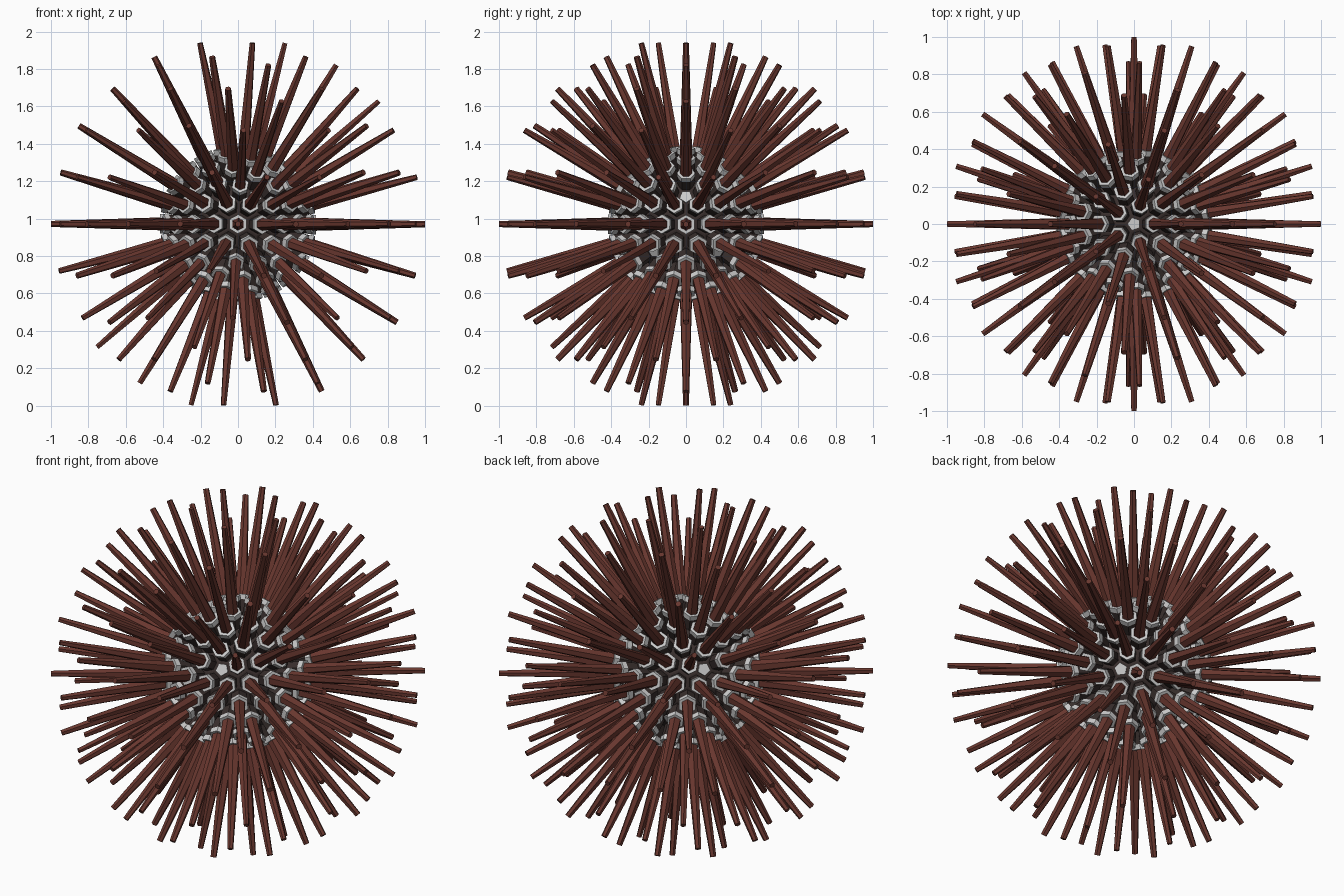
import bpy, bmesh
from math import sin, cos, atan2, radians, atan
from itertools import combinations
from mathutils import Vector

if "Cube" in bpy.data.objects:
    bpy.data.objects.remove(bpy.data.objects["Cube"])

CENTRE_Z = 0.971
FREQ = 4

# Icosahedron with a corner on the z axis
elev = atan(0.5)
ico = [Vector((0, 0, 1)), Vector((0, 0, -1))]
for k in range(5):
    for start, e in ((0, elev), (36, -elev)):
        a = radians(start + 72 * k)
        ico.append(Vector((cos(a) * cos(e), sin(a) * cos(e), sin(e))))

# Divide every triangle and push the points onto a sphere
points = {}
for a, b, c in combinations(ico, 3):
    if max((a - b).length, (b - c).length, (a - c).length) > 1.1:
        continue
    for i in range(FREQ + 1):
        for j in range(FREQ + 1 - i):
            p = (a * i + b * j + c * (FREQ - i - j)).normalized()
            points[tuple(round(x, 4) + 0.0 for x in p)] = p

# Dual cells: 12 pentagons and 150 hexagons, as direction plus corner offsets
hull = bmesh.new()
for p in points.values():
    hull.verts.new(p)
bmesh.ops.convex_hull(hull, input=hull.verts)
cells = []
for v in hull.verts:
    n = v.co.normalized()
    u = n.orthogonal().normalized()
    w = n.cross(u)
    offs = []
    for f in v.link_faces:
        c = f.calc_center_median().normalized()
        offs.append(c / c.dot(n) - n)
    offs.sort(key=lambda d: atan2(d.dot(w), d.dot(u)))
    cells.append((n, offs))
hull.free()
pents = [c for c in cells if len(c[1]) == 5]
hexes = [c for c in cells if len(c[1]) == 6]


def material(name, rgb):
    m = bpy.data.materials.new(name)
    m.diffuse_color = (*rgb, 1)
    m.use_nodes = True
    m.node_tree.nodes["Principled BSDF"].inputs["Base Color"].default_value = m.diffuse_color
    return m


def finish(bm, name, mat=None):
    bmesh.ops.recalc_face_normals(bm, faces=bm.faces)
    me = bpy.data.meshes.new(name)
    bm.to_mesh(me)
    bm.free()
    ob = bpy.data.objects.new(name, me)
    ob.location.z = CENTRE_Z
    bpy.context.collection.objects.link(ob)
    if mat:
        me.materials.append(mat)


def stacks(name, group, rings, mat=None):
    """On each cell, loft its outline through (radius, outline scale) rings."""
    bm = bmesh.new()
    for n, offs in group:
        loops = [[bm.verts.new(n * r + d * s) for d in offs] for r, s in rings]
        for lo, hi in zip(loops, loops[1:]):
            for i in range(len(offs)):
                j = (i + 1) % len(offs)
                bm.faces.new((lo[i], lo[j], hi[j], hi[i]))
        bm.faces.new(loops[0][::-1])
        bm.faces.new(loops[-1])
    finish(bm, name, mat)


dark = material("dark_shell", (0.04, 0.028, 0.026))
brown = material("spine_brown", (0.14, 0.038, 0.028))

# Core ball made of all cells
core = bmesh.new()
for n, offs in cells:
    core.faces.new([core.verts.new((n + d).normalized() * 0.325) for d in offs])
bmesh.ops.remove_doubles(core, verts=core.verts, dist=0.001)
finish(core, "core_ball", dark)

# Pale pentagon plates, then socket, collar and spine on every hexagon
stacks("pentagon_plates", pents, [(0.30, 0.25), (0.33, 0.26)])
stacks("spine_sockets", hexes, [(0.30, 0.25), (0.395, 0.27)], dark)
stacks("socket_collars", hexes, [(0.39, 0.285), (0.418, 0.285)])
stacks("spines", hexes, [(0.40, 0.19), (1.0, 0.09)], brown)
